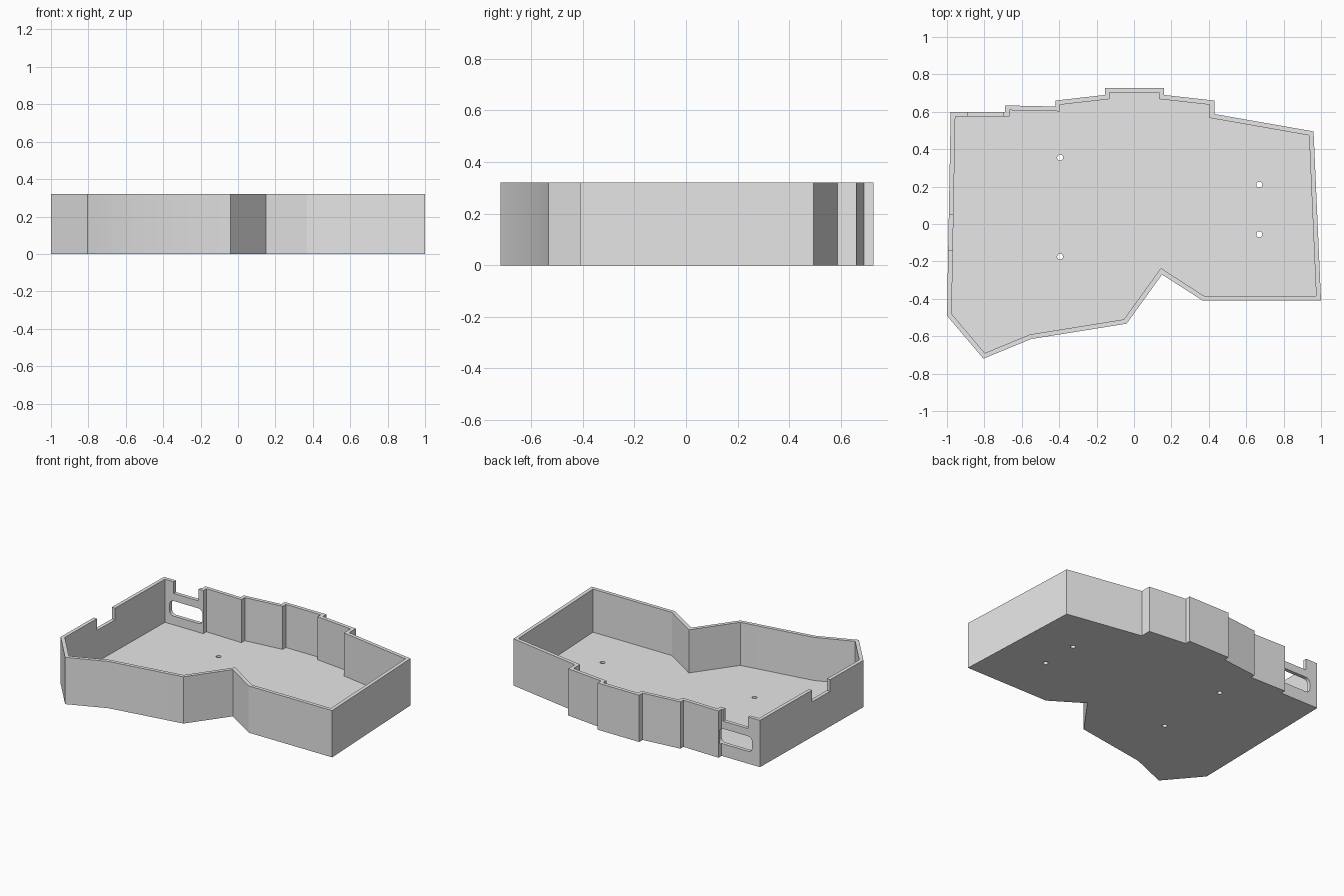
import bpy, bmesh, math
from mathutils import Vector

if "Cube" in bpy.data.objects:
    bpy.data.objects.remove(bpy.data.objects["Cube"])

HEIGHT, WALL, FLOOR = 0.32, 0.025, 0.025

# Outer outline of the tray, counter-clockwise
OUTLINE = [(-1, -0.49), (-0.805, -0.72), (-0.55, -0.615), (-0.04, -0.533),
           (0.15, -0.27), (0.368, -0.41), (1, -0.41), (0.96, 0.495),
           (0.43, 0.588), (0.43, 0.66), (0.16, 0.69), (0.16, 0.727),
           (-0.155, 0.727), (-0.155, 0.69), (-0.42, 0.66), (-0.42, 0.628),
           (-0.69, 0.634), (-0.69, 0.60), (-0.98, 0.60)]


def inset(points, d):
    """Mitred inward offset of a closed outline."""
    pts = [Vector(p) for p in points]
    out = []
    for i, p in enumerate(pts):
        a = (p - pts[i - 1]).normalized()
        b = (pts[(i + 1) % len(pts)] - p).normalized()
        na, nb = Vector((-a.y, a.x)), Vector((-b.y, b.x))
        out.append(p + (na + nb) * d / (1 + na.dot(nb)))
    return out


def prism(name, points, start, end, along_y=False):
    """Extrude a closed profile along z, or an x-z profile along y."""
    bm = bmesh.new()
    verts = [bm.verts.new((p[0], start, p[1]) if along_y else (p[0], p[1], start))
             for p in points]
    face = bm.faces.new(verts)
    new = bmesh.ops.extrude_face_region(bm, geom=[face])["geom"]
    move = Vector((0, end - start, 0)) if along_y else Vector((0, 0, end - start))
    bmesh.ops.translate(bm, vec=move, verts=[v for v in new if isinstance(v, bmesh.types.BMVert)])
    bmesh.ops.recalc_face_normals(bm, faces=bm.faces)
    mesh = bpy.data.meshes.new(name)
    bm.to_mesh(mesh)
    bm.free()
    obj = bpy.data.objects.new(name, mesh)
    bpy.context.collection.objects.link(obj)
    return obj


def rect(x0, x1, y0, y1):
    return [(x0, y0), (x1, y0), (x1, y1), (x0, y1)]


def circle(x, y, r, n=24, first=0.0, turn=2 * math.pi):
    return [(x + r * math.cos(first + turn * i / n), y + r * math.sin(first + turn * i / n))
            for i in range(n)]


def rounded_rect(x0, x1, z0, z1, r, n=6):
    corners = [(x1 - r, z1 - r), (x0 + r, z1 - r), (x0 + r, z0 + r), (x1 - r, z0 + r)]
    pts = []
    for k, (x, z) in enumerate(corners):
        for i in range(n + 1):
            t = math.pi / 2 * (k + i / n)
            pts.append((x + r * math.cos(t), z + r * math.sin(t)))
    return pts


tray = prism("tray", OUTLINE, 0, HEIGHT)

# Cavity, wall notches, rounded window and screw holes
cutters = [
    prism("cavity_cutter", inset(OUTLINE, WALL), FLOOR, 0.5),
    prism("left_notch_cutter", rect(-1.1, -0.9, -0.14, 0.05), 0.24, 0.5),
    prism("back_notch_cutter", rect(-0.89, -0.70, 0.5, 0.66), 0.24, 0.5),
    prism("window_cutter", rounded_rect(-0.92, -0.672, 0.085, 0.188, 0.03), 0.5, 0.622, True),
]
for x, y in [(-0.395, 0.355), (-0.395, -0.175), (0.67, 0.21), (0.67, -0.055)]:
    cutters.append(prism("screw_hole_cutter", circle(x, y, 0.016), -0.1, 0.1))

bpy.context.view_layer.objects.active = tray
for cutter in cutters:
    cutter.hide_render = True
    mod = tray.modifiers.new("cut", "BOOLEAN")
    mod.operation, mod.solver, mod.object = "DIFFERENCE", "EXACT", cutter
    bpy.ops.object.modifier_apply(modifier=mod.name)
for cutter in cutters:
    bpy.data.objects.remove(cutter, do_unlink=True)

# Plain grey plastic
grey = bpy.data.materials.new("light grey")
grey.diffuse_color = (0.8, 0.8, 0.8, 1)
grey.use_nodes = True
grey.node_tree.nodes["Principled BSDF"].inputs["Base Color"].default_value = grey.diffuse_color
tray.data.materials.clear()
tray.data.materials.append(grey)

bpy.ops.object.select_all(action="DESELECT")
tray.select_set(True)
bpy.ops.object.shade_smooth_by_angle(angle=math.radians(30))
